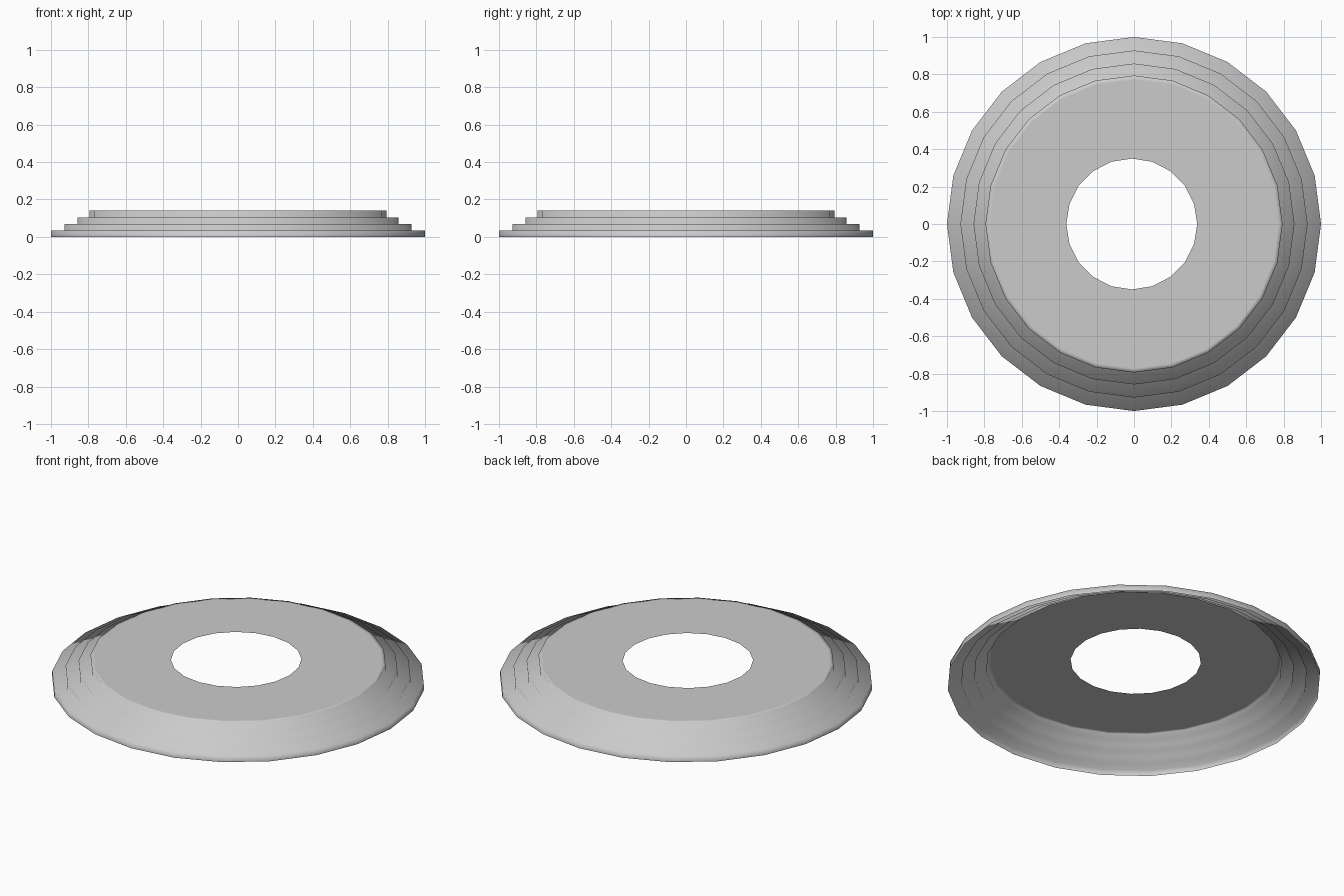
import bpy, bmesh
from math import cos, sin, tau

if "Cube" in bpy.data.objects:
    bpy.data.objects.remove(bpy.data.objects["Cube"])


def ring(bm, radius, z, sides, cx=0.0):
    return [bm.verts.new((cx + radius * cos(tau * i / sides),
                          radius * sin(tau * i / sides), z)) for i in range(sides)]


bm = bmesh.new()

# Stepped skirt: each step is a riser followed by a tread
STEP = 0.035
radii = [1.0, 0.928, 0.858, 0.794]
profile = []
for i, r in enumerate(radii):
    profile += [(r, i * STEP), (r, (i + 1) * STEP)]
top = len(radii) * STEP
profile.append((0.772, top))

rings = [ring(bm, r, z, 24) for r, z in profile]
for a, b in zip(rings, rings[1:]):
    for i in range(24):
        j = (i + 1) % 24
        bm.faces.new((a[i], a[j], b[j], b[i]))

# Flat top with a 20-sided, slightly off-centre hole
hole = ring(bm, 0.35, top, 20, -0.012)
for i in range(20):
    bm.edges.new((hole[i], hole[(i + 1) % 20]))
outer = rings[-1]
edges = [bm.edges.get((loop[i - 1], loop[i]))
         for loop in (outer, hole) for i in range(len(loop))]
bmesh.ops.triangle_fill(bm, edges=edges, use_beauty=True, normal=(0, 0, 1))
for f in bm.faces:
    f.smooth = True
bm.normal_update()
for f in bm.faces:
    if f.normal.z < -0.5:
        f.normal_flip()

mesh = bpy.data.meshes.new("stepped_ring")
bm.to_mesh(mesh)
bm.free()
bpy.context.collection.objects.link(bpy.data.objects.new("stepped_ring", mesh))
